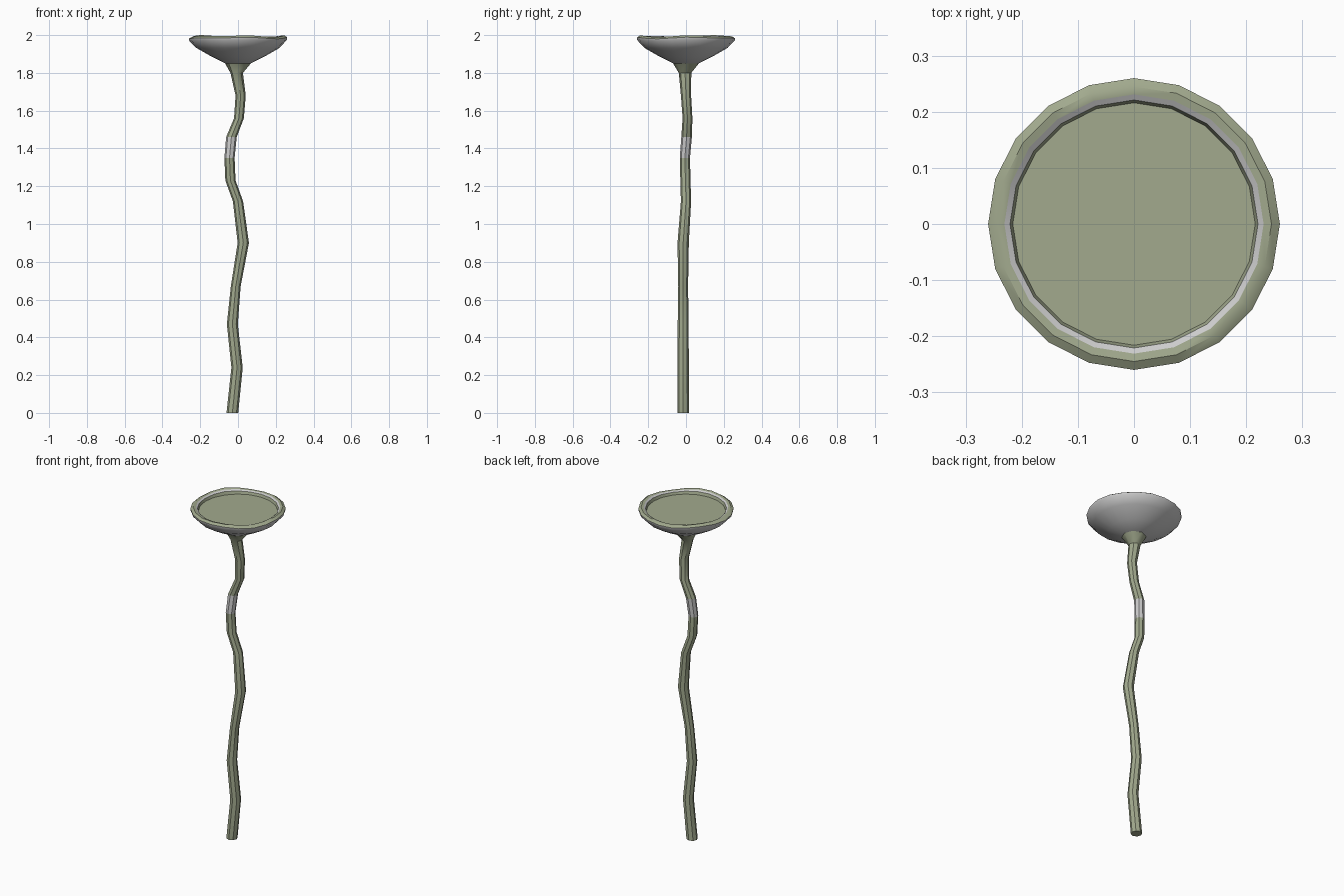
import bpy, bmesh, math

if "Cube" in bpy.data.objects:
    bpy.data.objects.remove(bpy.data.objects["Cube"])

olive = bpy.data.materials.new("olive")
olive.diffuse_color = (0.36, 0.40, 0.27, 1)
olive.use_nodes = True
olive.node_tree.nodes["Principled BSDF"].inputs["Base Color"].default_value = olive.diffuse_color


def loft(name, rings, sides, mat=None, cap_start=False, cap_end=False, wave=None):
    """Skin horizontal rings given as (x, y, z, radius)."""
    bm = bmesh.new()
    loops = []
    for i, (x, y, z, r) in enumerate(rings):
        loop = []
        for k in range(sides):
            a = 2 * math.pi * k / sides
            dz = wave[i] * (math.sin(3 * a + 0.6) + math.cos(5 * a)) / 2 if wave else 0
            loop.append(bm.verts.new((x + r * math.cos(a), y + r * math.sin(a), z + dz)))
        loops.append(loop)
    for a, b in zip(loops, loops[1:]):
        for k in range(sides):
            n = (k + 1) % sides
            bm.faces.new((a[k], a[n], b[n], b[k]))
    for use, loop, z in ((cap_start, loops[0][::-1], rings[0]), (cap_end, loops[-1], rings[-1])):
        if use:
            c = bm.verts.new(z[:3])
            for k in range(sides):
                bm.faces.new((loop[k], loop[(k + 1) % sides], c))
    mesh = bpy.data.meshes.new(name)
    bm.to_mesh(mesh)
    bm.free()
    if mat:
        mesh.materials.append(mat)
    obj = bpy.data.objects.new(name, mesh)
    bpy.context.collection.objects.link(obj)
    bpy.context.view_layer.objects.active = obj
    for o in bpy.context.selected_objects:
        o.select_set(False)
    obj.select_set(True)
    bpy.ops.object.shade_smooth_by_angle(angle=math.radians(40))
    return obj


# Crooked stem, with one bare grey band
path = [
    (-0.03, -0.015, 0.00, 0.031), (-0.005, -0.015, 0.24, 0.030),
    (-0.03, -0.015, 0.47, 0.029), (-0.012, -0.015, 0.67, 0.026),
    (0.028, -0.015, 0.90, 0.030), (0.00, 0.000, 1.12, 0.027),
    (-0.04, -0.003, 1.23, 0.027), (-0.045, -0.006, 1.35, 0.027),
    (-0.035, 0.003, 1.46, 0.028), (0.005, 0.008, 1.56, 0.026),
    (0.014, 0.000, 1.68, 0.027), (-0.007, -0.005, 1.80, 0.033),
    (0.00, 0.000, 1.85, 0.068),
]
loft("lower_stem", path[:8], 8, olive, cap_start=True)
loft("stem_band", path[7:9], 8)
loft("upper_stem", path[8:], 8, olive, cap_end=True)

# Grey outside of the cap
outer = [(0, 0, 1.85, 0.068), (0, 0, 1.885, 0.138), (0, 0, 1.932, 0.22),
         (0, 0, 1.972, 0.258), (0, 0, 1.985, 0.26)]
loft("cap_underside", outer, 20, cap_start=True, wave=[0, 0, 0, 0.003, 0.005])

# Wavy rolled rim, its pale inner band and the shallow inner disc
loft("cap_rim", [(0, 0, 1.985, 0.26), (0, 0, 1.9945, 0.245), (0, 0, 1.992, 0.231)],
     20, olive, wave=[0.005, 0.006, 0.004])
loft("rim_band", [(0, 0, 1.992, 0.231), (0, 0, 1.986, 0.221)], 20, wave=[0.004, 0.002])
loft("cap_inside", [(0, 0, 1.986, 0.221), (0, 0, 1.97, 0.216)], 20, olive,
     cap_end=True, wave=[0.002, 0])
